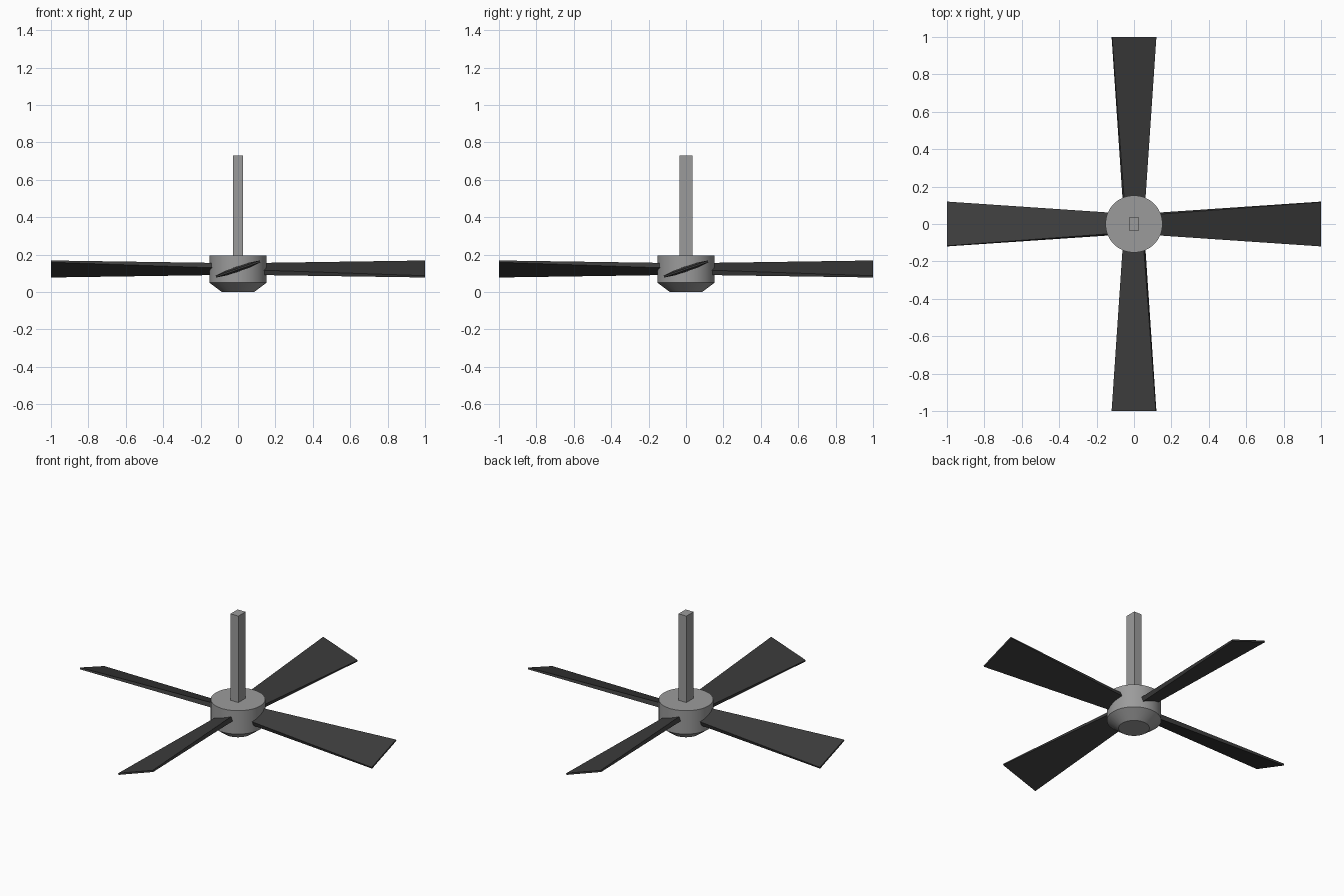
import bpy, bmesh, math
from mathutils import Matrix

if "Cube" in bpy.data.objects:
    bpy.data.objects.remove(bpy.data.objects["Cube"])


def material(name, v):
    m = bpy.data.materials.new(name)
    m.diffuse_color = (v, v, v, 1)
    m.use_nodes = True
    m.node_tree.nodes["Principled BSDF"].inputs["Base Color"].default_value = m.diffuse_color
    return m


grey = material("brushed_grey", 0.33)
dark = material("dark_blade", 0.045)


def make(name, bm, mat):
    bmesh.ops.recalc_face_normals(bm, faces=bm.faces)
    me = bpy.data.meshes.new(name)
    bm.to_mesh(me)
    bm.free()
    me.materials.append(mat)
    ob = bpy.data.objects.new(name, me)
    bpy.context.collection.objects.link(ob)
    return ob


def loft(rings):
    """Solid through matching closed rings of points, capped at both ends."""
    bm = bmesh.new()
    vs = [[bm.verts.new(p) for p in r] for r in rings]
    n = len(vs[0])
    for a, b in zip(vs, vs[1:]):
        for i in range(n):
            j = (i + 1) % n
            bm.faces.new((a[i], a[j], b[j], b[i]))
    bm.faces.new(vs[0])
    bm.faces.new(vs[-1])
    return bm


def circle(r, z, n=32):
    return [(r * math.cos(2 * math.pi * i / n), r * math.sin(2 * math.pi * i / n), z)
            for i in range(n)]


def rect(hx, hy, z):
    return [(-hx, -hy, z), (hx, -hy, z), (hx, hy, z), (-hx, hy, z)]


# motor housing with chamfered lower cap
make("motor_housing", loft([circle(0.087, 0), circle(0.153, 0.05), circle(0.153, 0.195)]), grey)

# hanging rod
make("hanging_rod", loft([rect(0.027, 0.035, 0.19), rect(0.027, 0.035, 0.73)]), grey)


# pitched blades, wider and thinner toward the tip
def blade_section(x, half_width, half_thick, pitch=math.radians(19)):
    c, s = math.cos(pitch), math.sin(pitch)
    pts = [(-half_width, -half_thick), (half_width, -half_thick),
           (half_width, half_thick), (-half_width, half_thick)]
    return [(x, u * c - v * s, 0.123 + u * s + v * c) for u, v in pts]


for i in range(4):
    bm = loft([blade_section(0.12, 0.059, 0.014), blade_section(1.0, 0.125, 0.005)])
    bm.transform(Matrix.Rotation(i * math.pi / 2, 4, 'Z'))
    make(f"blade_{i + 1}", bm, dark)

# smooth round housing, crisp rims
ob = bpy.data.objects["motor_housing"]
bpy.context.view_layer.objects.active = ob
ob.select_set(True)
bpy.ops.object.shade_smooth_by_angle(angle=math.radians(30))
